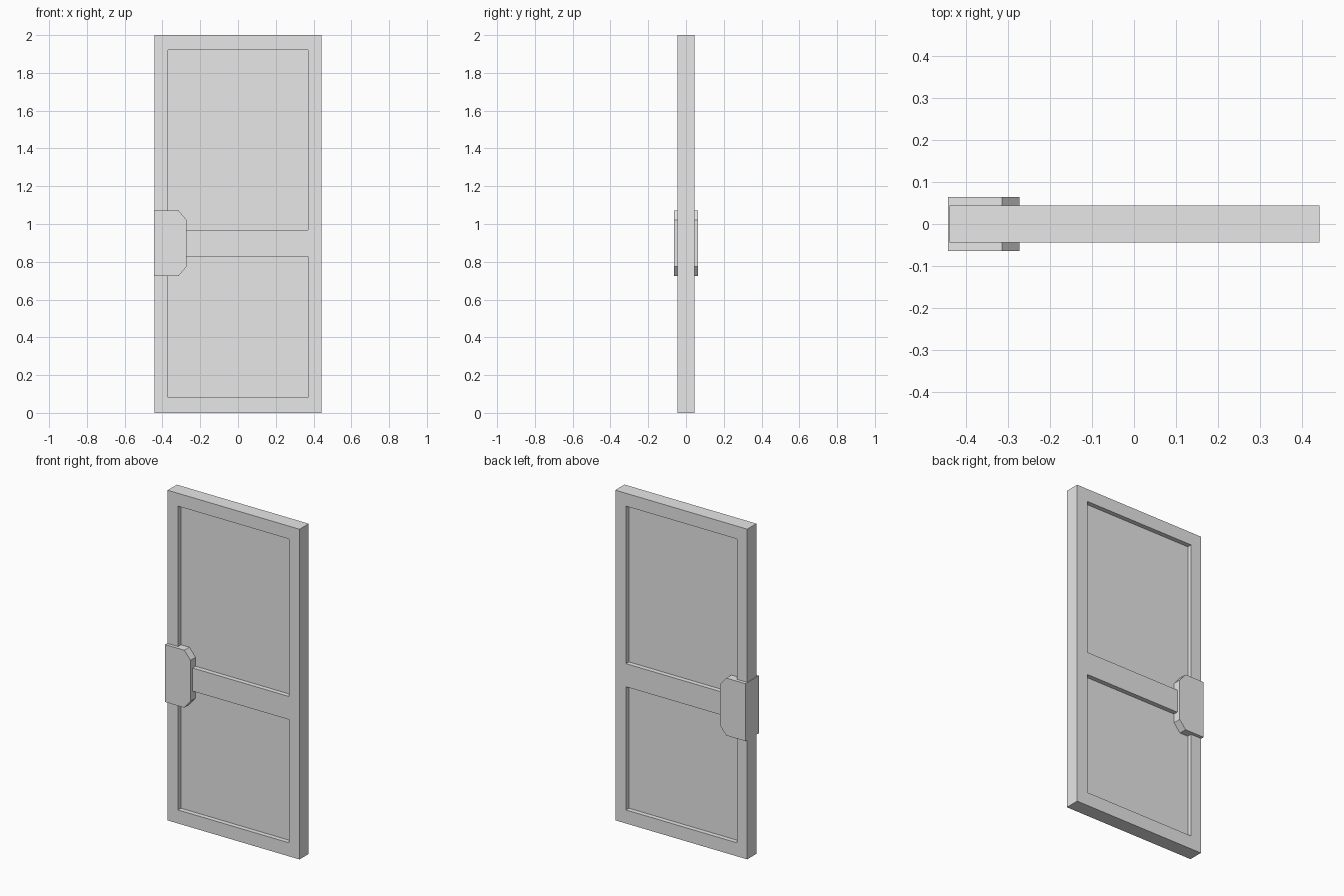
import bpy
import bmesh
from mathutils import Matrix, Vector

default = bpy.data.objects.get("Cube")
if default:
    bpy.data.objects.remove(default, do_unlink=True)

grey = bpy.data.materials.new("plain grey")
grey.use_nodes = True
grey.diffuse_color = (0.8, 0.8, 0.8, 1)
grey.node_tree.nodes["Principled BSDF"].inputs["Base Color"].default_value = (0.8, 0.8, 0.8, 1)

HALF_DOOR = 0.044      # half thickness of the frame
HALF_PANEL = 0.016     # half thickness of the sunken panels
HALF_LOCK = 0.064      # half thickness of the lock case


def add_box(bm, low, high):
    low, high = Vector(low), Vector(high)
    matrix = Matrix.Translation((low + high) / 2) @ Matrix.Diagonal((*(high - low), 1))
    bmesh.ops.create_cube(bm, size=1, matrix=matrix)


def make_object(name, bm):
    bmesh.ops.recalc_face_normals(bm, faces=bm.faces)
    mesh = bpy.data.meshes.new(name)
    bm.to_mesh(mesh)
    bm.free()
    mesh.materials.append(grey)
    obj = bpy.data.objects.new(name, mesh)
    bpy.context.collection.objects.link(obj)
    return obj


# Door slab
bm = bmesh.new()
add_box(bm, (-0.441, -HALF_DOOR, 0), (0.443, HALF_DOOR, 2))
door = make_object("door_leaf", bm)

# Pockets that sink the upper and lower panels on both sides
bm = bmesh.new()
for bottom, top in ((0.082, 0.828), (0.968, 1.922)):
    for low_y, high_y in ((-0.1, -HALF_PANEL), (HALF_PANEL, 0.1)):
        add_box(bm, (-0.371, low_y, bottom), (0.371, high_y, top))
cutter = make_object("panel_cutter", bm)
cutter.hide_render = True
cutter.hide_viewport = True

pockets = door.modifiers.new("panel_pockets", "BOOLEAN")
pockets.operation = "DIFFERENCE"
pockets.solver = "EXACT"
pockets.object = cutter

# Bake the pockets into the door and drop the cutter
graph = bpy.context.evaluated_depsgraph_get()
baked = bpy.data.meshes.new_from_object(door.evaluated_get(graph))
door.modifiers.clear()
door.data = baked
bpy.data.objects.remove(cutter, do_unlink=True)

# Lock case wrapping the door edge, with its inner corners cut off
outer, inner, low, high = -0.444, -0.273, 0.724, 1.072
cut_x, cut_z = 0.042, 0.05
profile = [(outer, low), (inner - cut_x, low), (inner, low + cut_z),
           (inner, high - cut_z), (inner - cut_x, high), (outer, high)]
bm = bmesh.new()
face = bm.faces.new([bm.verts.new((x, -HALF_LOCK, z)) for x, z in profile])
extruded = bmesh.ops.extrude_face_region(bm, geom=[face])
moved = [v for v in extruded["geom"] if isinstance(v, bmesh.types.BMVert)]
bmesh.ops.translate(bm, verts=moved, vec=(0, 2 * HALF_LOCK, 0))
make_object("lock_case", bm)
